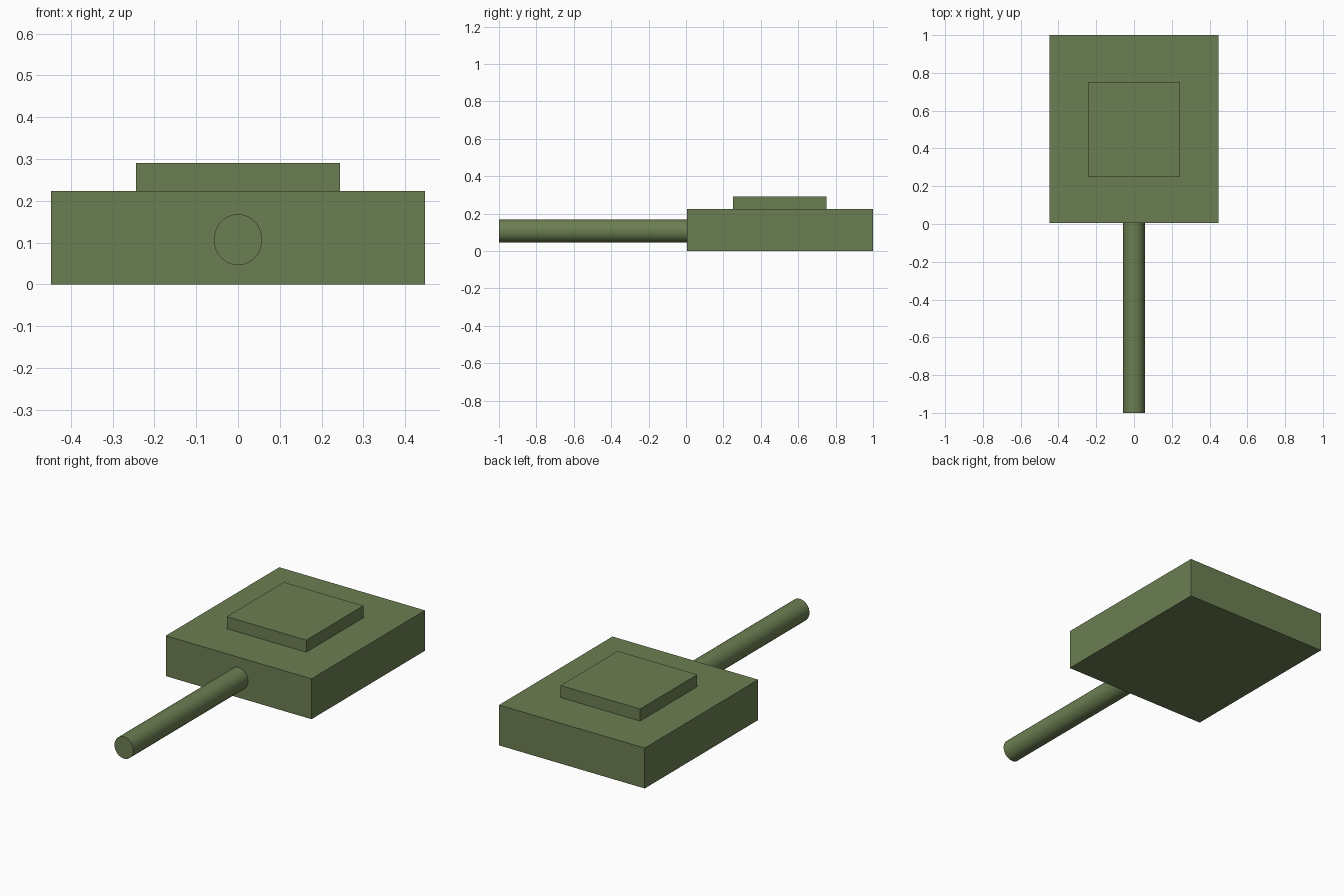
import bpy
import math

if "Cube" in bpy.data.objects:
    bpy.data.objects.remove(bpy.data.objects["Cube"])

olive = bpy.data.materials.new("olive green")
olive.diffuse_color = (0.15, 0.21, 0.084, 1)
olive.use_nodes = True
olive.node_tree.nodes["Principled BSDF"].inputs["Base Color"].default_value = olive.diffuse_color


def box(name, x, y, z):
    """Box spanning the given (min, max) ranges."""
    spans = (x, y, z)
    bpy.ops.mesh.primitive_cube_add(size=1, location=[(a + b) / 2 for a, b in spans])
    ob = bpy.context.object
    ob.name = name
    ob.scale = [b - a for a, b in spans]
    bpy.ops.object.transform_apply(location=False, rotation=False, scale=True)
    ob.data.materials.append(olive)
    return ob


# Turret body and raised roof hatch
box("turret_body", (-0.447, 0.447), (0.006, 1.0), (0, 0.224))
box("roof_plate", (-0.244, 0.244), (0.25, 0.75), (0.224, 0.291))

# Gun barrel, slightly taller than wide, meeting the body front
y0, y1 = -1.0, 0.008
bpy.ops.mesh.primitive_cylinder_add(vertices=48, radius=1, depth=1,
                                    location=(0, (y0 + y1) / 2, 0.107),
                                    rotation=(math.pi / 2, 0, 0))
barrel = bpy.context.object
barrel.name = "gun_barrel"
barrel.scale = (0.0575, 0.061, y1 - y0)
bpy.ops.object.transform_apply(location=False, rotation=True, scale=True)
barrel.data.materials.append(olive)
bpy.ops.object.shade_smooth_by_angle(angle=math.radians(35))
